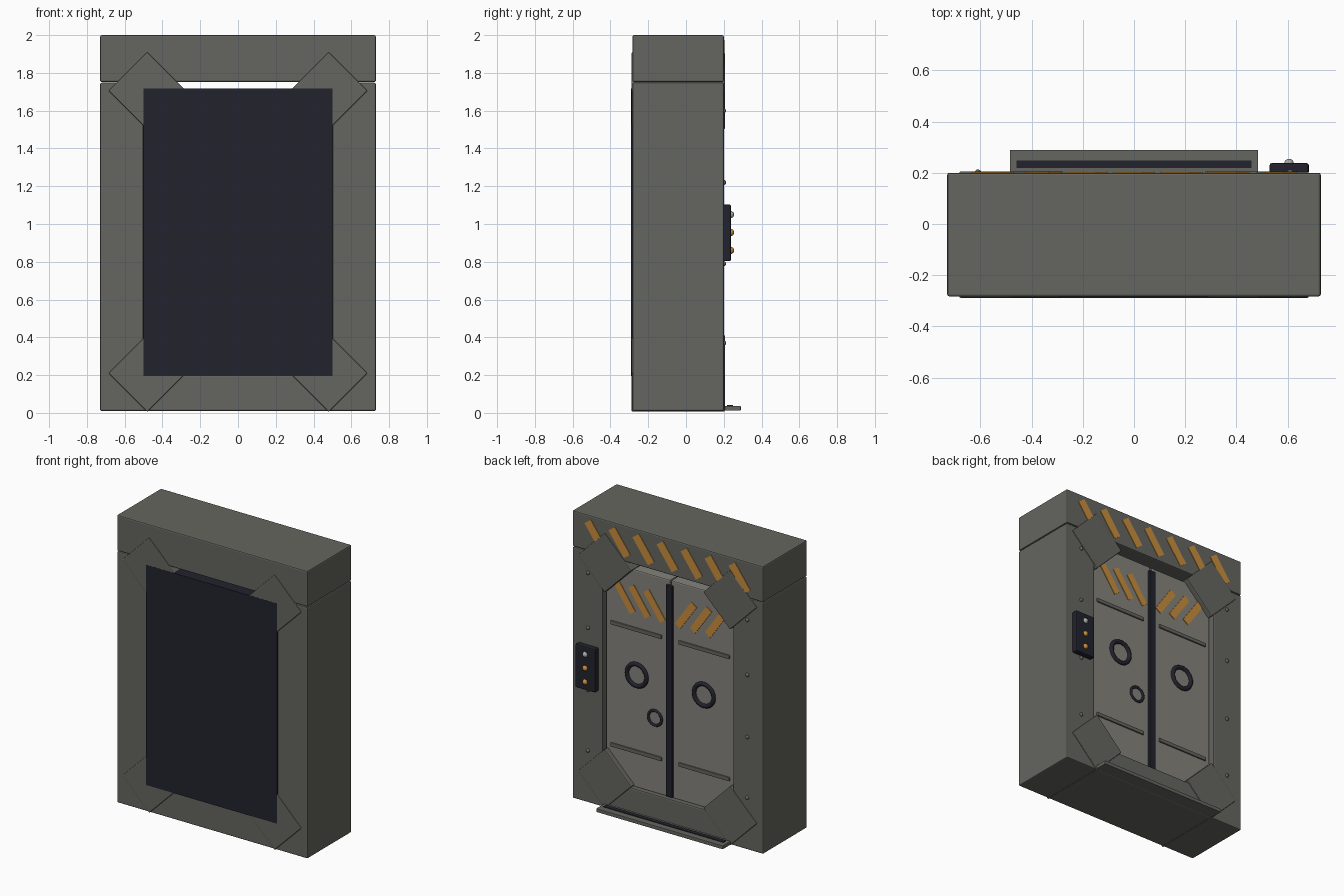
import bpy, math

if "Cube" in bpy.data.objects:
    bpy.data.objects.remove(bpy.data.objects["Cube"], do_unlink=True)


def material(name, rgb):
    m = bpy.data.materials.new(name)
    m.use_nodes = True
    m.diffuse_color = (*rgb, 1)
    m.node_tree.nodes["Principled BSDF"].inputs["Base Color"].default_value = (*rgb, 1)
    return m


FRAME = material("frame grey", (0.13, 0.13, 0.115))
DOOR = material("door grey", (0.23, 0.225, 0.2))
DARK = material("dark navy", (0.016, 0.016, 0.027))
AMBER = material("hazard amber", (0.58, 0.27, 0.045))
LIGHT = material("light grey", (0.4, 0.4, 0.38))


def finish(obj, name, mat, bevel=0):
    obj.name = name
    obj.data.materials.append(mat)
    if bevel:
        b = obj.modifiers.new("soft edges", 'BEVEL')
        b.width = bevel
        b.segments = 2
    return obj


def box(name, xs, ys, zs, mat, bevel=0, tilt=0):
    """Box between coordinate pairs, tilted about the y axis."""
    spans = (xs, ys, zs)
    bpy.ops.mesh.primitive_cube_add(size=1, location=[(a + b) / 2 for a, b in spans])
    obj = bpy.context.object
    obj.scale = [b - a for a, b in spans]
    bpy.ops.object.transform_apply(location=False, rotation=False, scale=True)
    obj.rotation_euler.y = tilt
    return finish(obj, name, mat, bevel)


def stripe(name, x, y, z, length, width, tilt):
    box(name, (x - width / 2, x + width / 2), (y - 0.003, y + 0.003),
        (z - length / 2, z + length / 2), AMBER, tilt=tilt)


def dome(name, x, y, z, radius, mat):
    bpy.ops.mesh.primitive_uv_sphere_add(segments=16, ring_count=8, radius=radius,
                                         location=(x, y, z))
    bpy.ops.object.shade_smooth()
    finish(bpy.context.object, name, mat)


def ring(name, x, z, outer, inner):
    bpy.ops.mesh.primitive_torus_add(
        major_radius=(outer + inner) / 2, minor_radius=(outer - inner) / 2,
        major_segments=32, minor_segments=8, location=(x, 0.17, z),
        rotation=(math.pi / 2, 0, 0))
    bpy.ops.object.shade_smooth()
    finish(bpy.context.object, name, DARK)


FRONT, BACK = -0.283, 0.2

# Frame beams
box("top_beam", (-0.73, 0.73), (FRONT, BACK), (1.752, 2), FRAME, 0.008)
box("bottom_beam", (-0.6, 0.6), (FRONT, BACK), (0.01, 0.2), FRAME, 0.008)

# Dark core behind the doors
box("inner_core", (-0.5, 0.5), (-0.29, 0.1), (0.195, 1.718), DARK)

for side, label in ((1, "left"), (-1, "right")):
    def span(a, b):
        return tuple(sorted((side * a, side * b)))

    box(label + "_post", span(0.5, 0.73), (FRONT, BACK), (0.01, 1.748), FRAME, 0.008)

    # Corner braces, turned to a diamond
    for z, level in ((0.21, "bottom"), (1.705, "top")):
        box(f"{label}_{level}_brace", span(0.335, 0.625), (-0.289, 0.206),
            (z - 0.145, z + 0.145), FRAME, 0.006, math.pi / 4)

    # Sliding door leaf with ribs and chevron stripes
    box(label + "_door", span(0.003, 0.492), (0.09, 0.17), (0.195, 1.7), DOOR, 0.008)
    for z in (0.445, 1.29):
        box(label + "_door_rib", span(0.065, 0.455), (0.165, 0.18),
            (z - 0.013, z + 0.013), FRAME, 0.004)
    for i in range(3):
        stripe(label + "_door_stripe", side * (0.12 + 0.115 * i), 0.172, 1.49,
               0.22, 0.05, side * math.radians(35))
    ring(label + "_door_ring", side * 0.257, 0.975, 0.09, 0.06)

    for z in (0.37, 0.79, 1.22, 1.6):
        dome(label + "_rivet", side * 0.61, BACK, z, 0.013, FRAME)

ring("small_door_ring", 0.118, 0.716, 0.06, 0.041)
box("door_seal", (-0.025, 0.025), (0.16, 0.187), (0.205, 1.667), DARK, 0.003)

# Hazard stripes on the top beam
for i in range(7):
    stripe("beam_stripe", -0.552 + 0.184 * i, 0.201, 1.875, 0.2, 0.06, math.radians(36))

# Threshold step with a dark grip strip
box("threshold", (-0.485, 0.485), (0.19, 0.29), (0.012, 0.037), FRAME, 0.003)
box("threshold_grip", (-0.46, 0.46), (0.218, 0.248), (0.034, 0.041), DARK)

# Control panel and its buttons
box("control_panel", (0.53, 0.683), (0.195, 0.238), (0.803, 1.103), DARK, 0.008)
for z, mat in ((1.05, LIGHT), (0.955, AMBER), (0.86, AMBER)):
    dome("panel_button", 0.606, 0.236, z, 0.019, mat)
